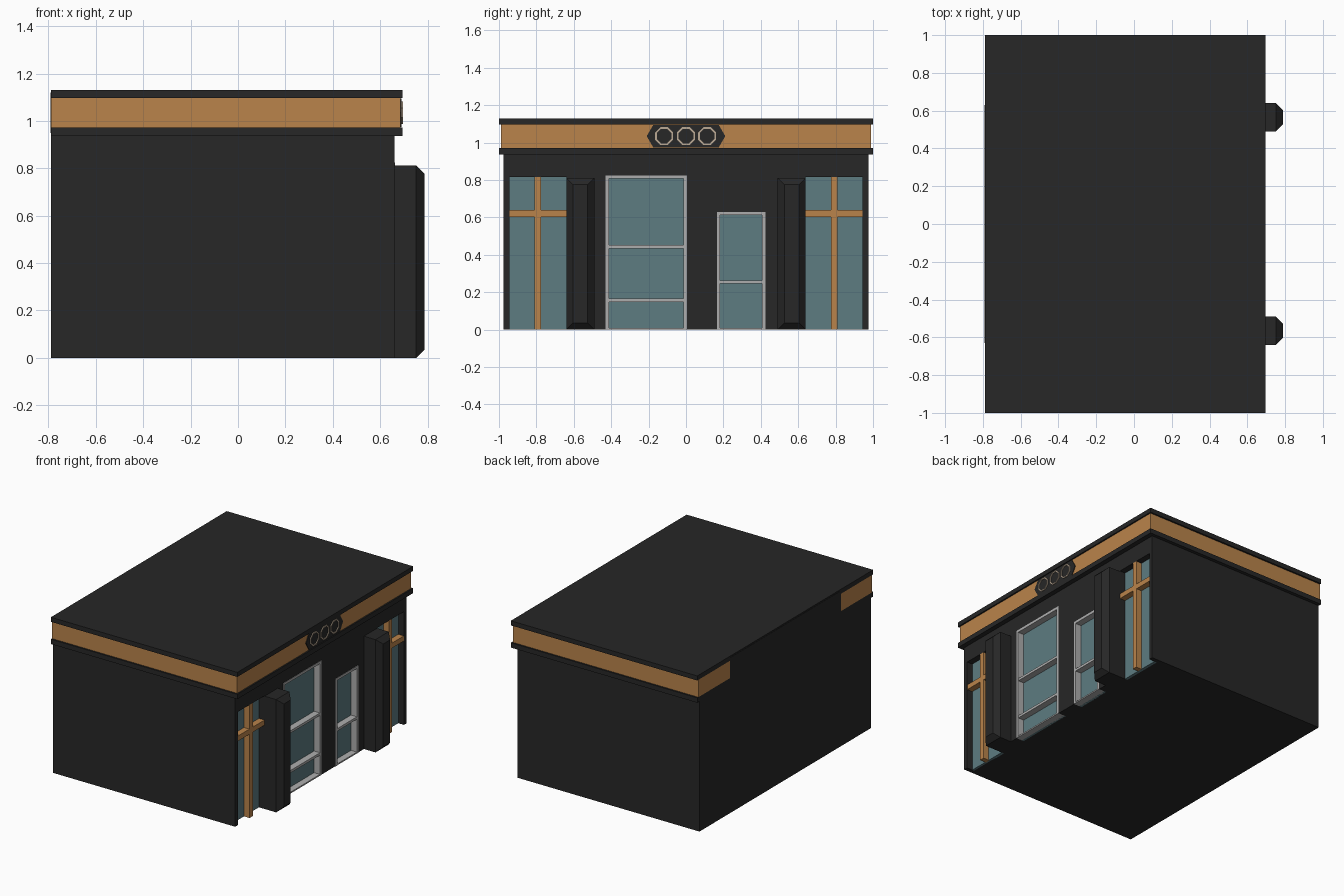
import bpy, bmesh
from math import cos, sin, pi

if "Cube" in bpy.data.objects:
    bpy.data.objects.remove(bpy.data.objects["Cube"])


def material(name, rgb):
    m = bpy.data.materials.new(name)
    m.diffuse_color = (*rgb, 1)
    m.use_nodes = True
    m.node_tree.nodes["Principled BSDF"].inputs["Base Color"].default_value = m.diffuse_color
    return m


DARK = material("charcoal", (0.02, 0.02, 0.02))
WOOD = material("wood", (0.49, 0.23, 0.07))
GLASS = material("glass", (0.11, 0.20, 0.22))
FRAME = material("frame_grey", (0.42, 0.42, 0.42))
TRIM = material("trim_beige", (0.50, 0.40, 0.30))


def finish(name, bm, mat):
    bmesh.ops.recalc_face_normals(bm, faces=bm.faces)
    me = bpy.data.meshes.new(name)
    bm.to_mesh(me)
    bm.free()
    me.materials.append(mat)
    ob = bpy.data.objects.new(name, me)
    bpy.context.collection.objects.link(ob)
    return ob


def loft(name, loops, mat, closed=False):
    """Join equal-length loops of points; cap the ends, or close into a ring."""
    bm = bmesh.new()
    rows = [[bm.verts.new(p) for p in loop] for loop in loops]
    n = len(rows[0])
    pairs = list(zip(rows, rows[1:])) + ([(rows[-1], rows[0])] if closed else [])
    for a, b in pairs:
        for i in range(n):
            j = (i + 1) % n
            bm.faces.new((a[i], a[j], b[j], b[i]))
    if not closed:
        bm.faces.new(rows[0])
        bm.faces.new(rows[-1])
    return finish(name, bm, mat)


def prism(name, profile, x0, x1, mat):
    """Extrude a y-z profile along x."""
    return loft(name, [[(x, y, z) for y, z in profile] for x in (x0, x1)], mat)


def rect(y0, y1, z0, z1):
    return [(y0, z0), (y1, z0), (y1, z1), (y0, z1)]


def box(name, x0, x1, y0, y1, z0, z1, mat):
    return prism(name, rect(y0, y1, z0, z1), x0, x1, mat)


BACK, INNER, FACADE = -0.79, 0.60, 0.66

# Main block and facade wall with openings reaching the floor
box("building_body", BACK, INNER, -0.975, 0.975, 0, 0.95, DARK)
openings = [(-0.945, -0.64, 0.815), (-0.43, 0.005, 0.825),
            (0.165, 0.425, 0.63), (0.64, 0.945, 0.815)]
outline = [(-0.975, 0)]
for y0, y1, top in openings:
    outline += [(y0, 0), (y0, top), (y1, top), (y1, 0)]
outline += [(0.975, 0), (0.975, 0.95), (-0.975, 0.95)]
prism("facade_wall", outline, INNER, FACADE, DARK)

# Roof slabs, wooden fascia and plain back panel
box("lower_cornice", BACK, 0.695, -1, 1, 0.937, 0.972, DARK)
box("wood_fascia", BACK, 0.685, -0.988, 0.988, 0.972, 1.097, WOOD)
box("roof_slab", BACK, 0.695, -1, 1, 1.097, 1.13, DARK)
box("back_panel", BACK - 0.002, BACK + 0.02, -0.63, 0.63, 0.95, 1.12, DARK)

# Glass panes
for i, (y0, y1, top) in enumerate(openings):
    box(f"glass_{i}", INNER - 0.005, INNER + 0.015, y0, y1, 0, top, GLASS)

# Wooden cross bars on the outer windows
for side, (y0, y1, top) in (("left", openings[0]), ("right", openings[3])):
    mid = (y0 + y1) / 2
    box(f"{side}_window_post", INNER + 0.01, FACADE, mid - 0.018, mid + 0.018, 0, top, WOOD)
    box(f"{side}_window_rail", INNER + 0.01, FACADE - 0.001, y0, y1, 0.603, 0.64, WOOD)

# Grey frames with cross rails for the two doors
for name, (y0, y1, top), rails in (("wide_door", openings[1], (0.157, 0.443)),
                                   ("narrow_door", openings[2], (0.255,))):
    t, x0, x1 = 0.018, INNER + 0.005, FACADE + 0.003
    prism(f"{name}_frame", [(y0, 0), (y0 + t, 0), (y0 + t, top - t), (y1 - t, top - t),
                            (y1 - t, 0), (y1, 0), (y1, top), (y0, top)], x0, x1, FRAME)
    box(f"{name}_sill", x0, x1 - 0.001, y0 + t, y1 - t, 0, 0.01, FRAME)
    for i, z in enumerate(rails):
        box(f"{name}_rail_{i}", x0, x1 - 0.001, y0 + t, y1 - t, z - 0.009, z + 0.009, FRAME)

# Pillars with chamfered fronts
for side, c in (("left", -0.565), ("right", 0.565)):
    loft(f"{side}_pillar", [
        [(x, y, z) for y, z in rect(c - 0.075 + d, c + 0.075 - d, d, 0.812 - d)]
        for x, d in ((FACADE - 0.02, 0), (0.752, 0), (0.788, 0.036))], DARK)

# Plain hexagonal sign board with three octagonal rings
prism("sign_board", [(-0.21, 1.035), (-0.175, 0.974), (0.175, 0.974),
                     (0.21, 1.035), (0.175, 1.095), (-0.175, 1.095)], 0.68, 0.69, DARK)


def octagon(x, yc, r):
    return [(x, yc + r * cos(pi / 8 + k * pi / 4), 1.035 + r * sin(pi / 8 + k * pi / 4))
            for k in range(8)]


for i, yc in enumerate((-0.117, 0, 0.113)):
    loft(f"sign_ring_{i}", [octagon(0.688, yc, 0.052), octagon(0.696, yc, 0.052),
                            octagon(0.696, yc, 0.042), octagon(0.688, yc, 0.042)],
         TRIM, closed=True)
